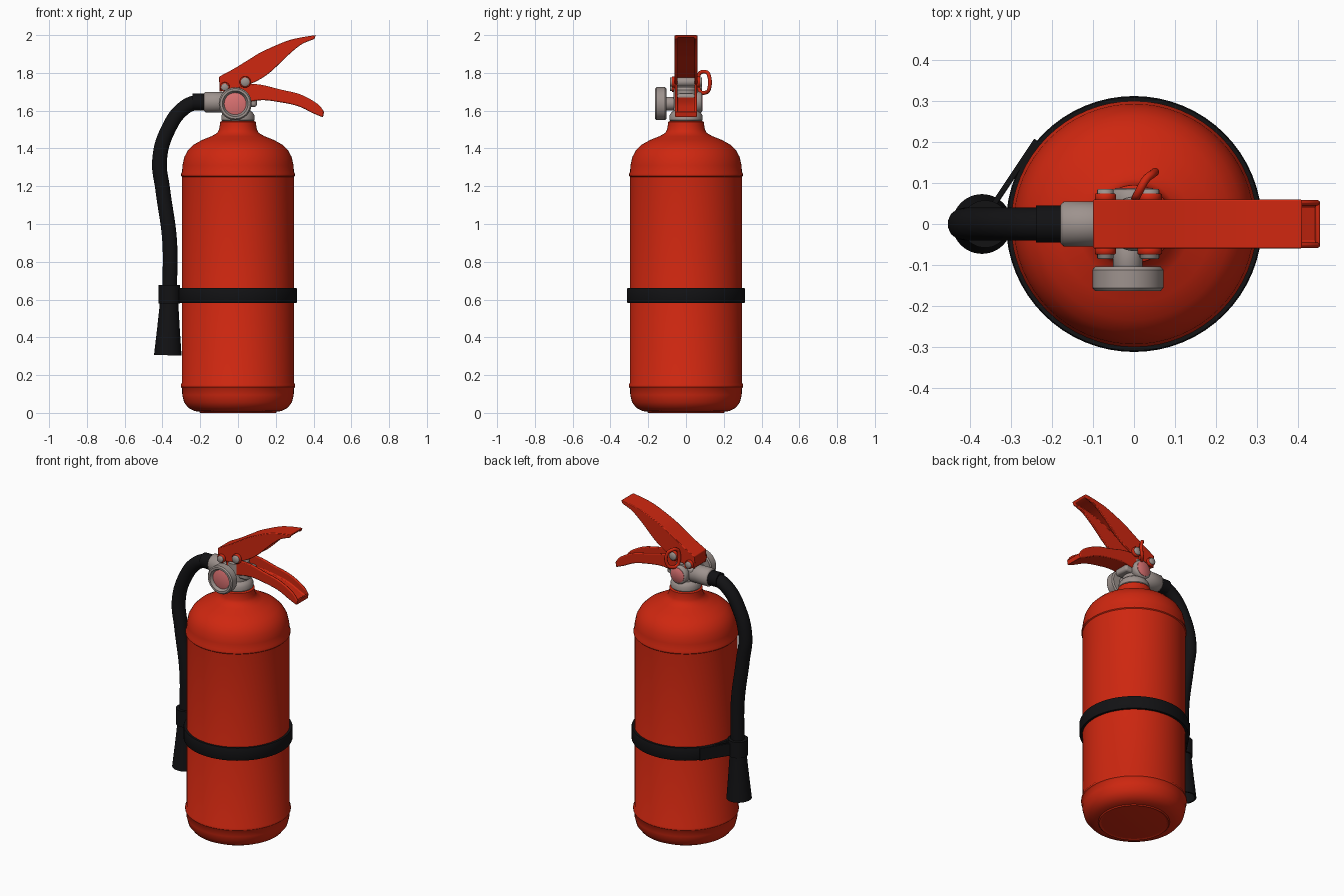
import bpy, bmesh, math
from mathutils import Vector, Matrix

if "Cube" in bpy.data.objects:
    bpy.data.objects.remove(bpy.data.objects["Cube"])


def material(name, rgb):
    m = bpy.data.materials.new(name)
    m.diffuse_color = (*rgb, 1)
    m.use_nodes = True
    m.node_tree.nodes["Principled BSDF"].inputs["Base Color"].default_value = m.diffuse_color
    return m


RED = material("red paint", (0.62, 0.02, 0.005))
BLACK = material("black rubber", (0.006, 0.006, 0.007))
GREY = material("grey metal", (0.34, 0.29, 0.27))
PINK = material("pink gauge face", (0.72, 0.17, 0.17))


def finish(name, bm, mat, angle=35, bevel=0):
    bmesh.ops.recalc_face_normals(bm, faces=bm.faces)
    me = bpy.data.meshes.new(name)
    bm.to_mesh(me)
    bm.free()
    me.materials.append(mat)
    ob = bpy.data.objects.new(name, me)
    bpy.context.collection.objects.link(ob)
    if bevel:
        b = ob.modifiers.new("bevel", 'BEVEL')
        b.width, b.segments, b.limit_method = bevel, 2, 'ANGLE'
    bpy.ops.object.select_all(action='DESELECT')
    ob.select_set(True)
    bpy.context.view_layer.objects.active = ob
    bpy.ops.object.shade_smooth_by_angle(angle=math.radians(angle))
    return ob


def lathe(name, profile, mat, loc=(0, 0, 0), axis=(0, 0, 1), steps=48, angle=35):
    """Spin (radius, height) points about an axis through loc."""
    bm = bmesh.new()
    vs = [bm.verts.new((r, 0, h)) for r, h in profile]
    es = [bm.edges.new(p) for p in zip(vs, vs[1:])]
    bmesh.ops.spin(bm, geom=vs + es, cent=(0, 0, 0), axis=(0, 0, 1),
                   angle=math.tau, steps=steps, use_merge=True)
    bmesh.ops.remove_doubles(bm, verts=bm.verts, dist=1e-5)
    rot = Vector((0, 0, 1)).rotation_difference(Vector(axis)).to_matrix().to_4x4()
    bmesh.ops.transform(bm, matrix=Matrix.Translation(loc) @ rot, verts=bm.verts)
    return finish(name, bm, mat, angle)


def cylinder(name, r, length, mat, loc, axis, steps=32):
    e = min(r, length) * 0.15
    return lathe(name, [(0, 0), (r - e, 0), (r, e), (r, length - e), (r - e, length), (0, length)],
                 mat, loc, axis, steps, 50)


def box(name, size, loc, mat, rot_axis='Z', rot=0, bevel=0.003):
    bm = bmesh.new()
    bmesh.ops.create_cube(bm, size=1)
    m = Matrix.Translation(loc) @ Matrix.Rotation(rot, 4, rot_axis) @ Matrix.Diagonal((*size, 1))
    bmesh.ops.transform(bm, matrix=m, verts=bm.verts)
    return finish(name, bm, mat, bevel=bevel)


def tube(name, pts, r, mat, cyclic=False):
    cu = bpy.data.curves.new(name + "_path", 'CURVE')
    cu.dimensions = '3D'
    cu.bevel_depth, cu.bevel_resolution, cu.resolution_u = r, 5, 10
    cu.use_fill_caps = True
    sp = cu.splines.new('BEZIER')
    sp.bezier_points.add(len(pts) - 1)
    for b, p in zip(sp.bezier_points, pts):
        b.co = p
        b.handle_left_type = b.handle_right_type = 'AUTO'
    sp.use_cyclic_u = cyclic
    tmp = bpy.data.objects.new(name + "_path", cu)
    bpy.context.collection.objects.link(tmp)
    me = bpy.data.meshes.new_from_object(tmp.evaluated_get(bpy.context.evaluated_depsgraph_get()))
    bm = bmesh.new()
    bm.from_mesh(me)
    bpy.data.objects.remove(tmp)
    bpy.data.meshes.remove(me)
    return finish(name, bm, mat, 50)


def smooth(pts, n=5):
    """Catmull-Rom refinement of a short point list."""
    p = [Vector(q) for q in pts]
    p = [2 * p[0] - p[1]] + p + [2 * p[-1] - p[-2]]
    out = []
    for a, b, c, d in zip(p, p[1:], p[2:], p[3:]):
        for i in range(n):
            t = i / n
            out.append(0.5 * (2 * b + (c - a) * t + (2 * a - 5 * b + 4 * c - d) * t * t
                              + (3 * b - a - 3 * c + d) * t ** 3))
    return out + [p[-2]]


def channel(name, base, rim, w, mat, th=0.014):
    """U-shaped lever: base is the closed side, rim the open side, both (x, z)."""
    bm = bmesh.new()
    rings = []
    for b, r in zip(smooth(base), smooth(rim)):
        d = r - b
        i = b + d * min(0.6, th / d.length)
        sec = [(-w, r), (-w, b), (w, b), (w, r), (w - th, r), (w - th, i), (th - w, i), (th - w, r)]
        rings.append([bm.verts.new((p.x, y, p.y)) for y, p in sec])
    for a, b in zip(rings, rings[1:]):
        for k in range(8):
            j = (k + 1) % 8
            bm.faces.new((a[k], a[j], b[j], b[k]))
    bm.faces.new(rings[0])
    bm.faces.new(rings[-1])
    return finish(name, bm, mat, 40, 0.006)


# Tank with weld seams, dome and neck
lathe("tank", [(0, 0.004), (0.19, 0.004), (0.23, 0.01), (0.262, 0.026), (0.285, 0.055), (0.295, 0.095),
               (0.296, 0.13), (0.303, 0.138), (0.303, 0.15), (0.296, 0.16), (0.296, 1.25),
               (0.301, 1.255), (0.301, 1.265), (0.296, 1.275), (0.294, 1.31), (0.284, 1.355),
               (0.265, 1.39), (0.235, 1.42), (0.19, 1.445), (0.14, 1.465), (0.11, 1.482),
               (0.1, 1.5), (0.096, 1.525), (0.095, 1.54), (0.085, 1.545), (0, 1.545)],
      RED, steps=64, angle=40)
lathe("tank_base", [(0.17, 0.01), (0.2, 0), (0.21, 0.012)], RED, steps=64)

# Valve body
lathe("valve_body", [(0, 1.54), (0.08, 1.54), (0.088, 1.55), (0.088, 1.575), (0.078, 1.59), (0.066, 1.6),
                     (0.066, 1.71), (0.055, 1.725), (0, 1.725)], GREY)
box("valve_block", (0.18, 0.1, 0.07), (0.01, 0, 1.655), GREY, bevel=0.012)
cylinder("hose_connector", 0.055, 0.13, GREY, (-0.05, 0, 1.645), (-1, 0, 0))

# Pressure gauge on the front, matching port on the back
cylinder("gauge_stem", 0.036, 0.1, GREY, (-0.015, -0.03, 1.637), (0, -1, 0))
lathe("gauge_housing", [(0, 0), (0.08, 0), (0.087, 0.008), (0.087, 0.052), (0.08, 0.06), (0.068, 0.06),
                        (0.058, 0.042), (0, 0.042)], GREY, (-0.015, -0.104, 1.637), (0, -1, 0))
lathe("gauge_face", [(0.058, 0), (0.04, 0.005), (0, 0.007)], PINK, (-0.015, -0.146, 1.637), (0, -1, 0))
cylinder("back_port", 0.058, 0.05, GREY, (0, 0.035, 1.645), (0, 1, 0))
cylinder("back_port_face", 0.046, 0.005, PINK, (0, 0.083, 1.645), (0, 1, 0))

# Levers
channel("upper_lever",
        [(-0.1, 1.78), (-0.02, 1.823), (0.06, 1.872), (0.127, 1.912), (0.25, 1.966), (0.33, 1.987), (0.412, 2.0)],
        [(-0.098, 1.70), (0.0, 1.72), (0.09, 1.752), (0.17, 1.803), (0.265, 1.893), (0.335, 1.95), (0.405, 1.98)],
        0.06, RED)
box("upper_lever_back", (0.014, 0.11, 0.075), (-0.091, 0, 1.742), RED)
channel("lower_lever",
        [(-0.03, 1.63), (0.115, 1.655), (0.22, 1.645), (0.32, 1.623), (0.4, 1.585), (0.448, 1.565)],
        [(-0.05, 1.735), (0.1, 1.74), (0.22, 1.713), (0.33, 1.686), (0.42, 1.637), (0.455, 1.595)],
        0.059, RED)
box("lower_lever_end", (0.01, 0.112, 0.03), (0.448, 0, 1.581), RED, 'Y', 0.2)

# Pivot pins through the levers, with washers
for tag, x, z, r in (("rear", -0.07, 1.725, 0.02), ("front", 0.038, 1.752, 0.024)):
    cylinder(tag + "_pivot_pin", r, 0.172, GREY, (x, -0.086, z), (0, 1, 0), 20)
    for s in (-1, 1):
        cylinder(tag + "_pivot_washer", r + 0.006, 0.02, RED, (x, s * 0.055, z), (0, s, 0), 20)

# Safety pin pull ring
tube("safety_pin_ring", [(0.01, 0.075, 1.8), (0.03, 0.11, 1.803), (0.045, 0.122, 1.785), (0.045, 0.122, 1.715),
                         (0.03, 0.11, 1.698), (0.01, 0.075, 1.7), (0.005, 0.066, 1.72), (0.005, 0.066, 1.78)],
     0.01, RED, True)

# Hose and nozzle
tube("hose", [(-0.15, 0, 1.647), (-0.215, 0, 1.645), (-0.285, 0, 1.615), (-0.37, 0, 1.5), (-0.415, 0, 1.34),
              (-0.398, 0, 1.18), (-0.362, 0, 0.91), (-0.362, 0, 0.64)], 0.04, BLACK)
lathe("hose_collar", [(0.03, 0), (0.045, 0), (0.045, 0.07), (0.03, 0.07)], BLACK, (-0.17, 0, 1.645), (-1, 0, 0))
lathe("nozzle", [(0.036, 0), (0.046, 0), (0.05, 0.09), (0.06, 0.21), (0.073, 0.35), (0.064, 0.35),
                 (0.05, 0.26), (0, 0.25)], BLACK, (-0.363, 0, 0.655), (-0.025, 0, -1))

# Strap around the tank and the hose clip
lathe("strap", [(0.294, 0.583), (0.31, 0.583), (0.313, 0.59), (0.313, 0.655), (0.31, 0.662), (0.294, 0.662)],
      BLACK, steps=64)
lathe("hose_clip", [(0.035, 0.578), (0.058, 0.578), (0.058, 0.678), (0.035, 0.678)], BLACK, (-0.364, 0, 0))
box("strap_link", (0.19, 0.014, 0.079), (-0.291, 0.126, 0.6225), BLACK, 'Z', math.atan2(0.15, 0.1))
box("strap_hose_bridge", (0.07, 0.05, 0.079), (-0.325, 0.01, 0.6225), BLACK)
